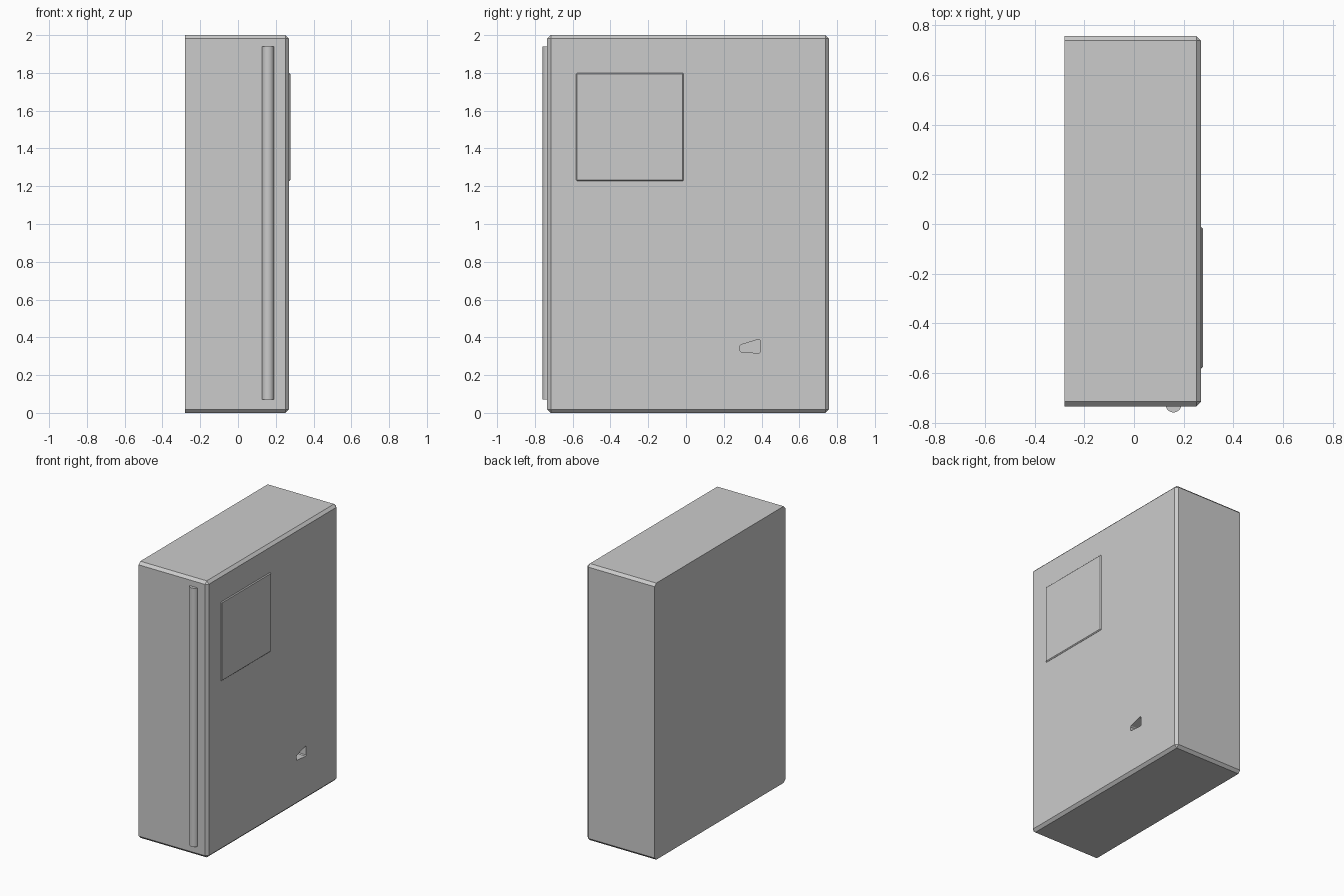
import bpy, bmesh

if "Cube" in bpy.data.objects:
    bpy.data.objects.remove(bpy.data.objects["Cube"])


def bevelled_box(name, lo, hi, width):
    """Box with every edge chamfered except those around its flat -x side."""
    bm = bmesh.new()
    bmesh.ops.create_cube(bm, size=1)
    for v in bm.verts:
        v.co = [hi[i] if v.co[i] > 0 else lo[i] for i in range(3)]
    edges = [e for e in bm.edges if any(v.co.x > lo[0] + 1e-4 for v in e.verts)]
    bmesh.ops.bevel(bm, geom=edges, offset=width, segments=1, affect='EDGES')
    return to_object(bm, name)


def to_object(bm, name):
    bmesh.ops.recalc_face_normals(bm, faces=bm.faces)
    mesh = bpy.data.meshes.new(name)
    bm.to_mesh(mesh)
    bm.free()
    obj = bpy.data.objects.new(name, mesh)
    bpy.context.collection.objects.link(obj)
    return obj


# Main slab with chamfered front and side edges
body = bevelled_box("body", (-0.28, -0.735, 0), (0.27, 0.758, 2), 0.019)

# Small tapered slot sunk into the broad face
outline = [(0.285, 0.328), (0.293, 0.323), (0.387, 0.316), (0.393, 0.322),
           (0.393, 0.383), (0.387, 0.390), (0.292, 0.361), (0.285, 0.354)]
bm = bmesh.new()
face = bm.faces.new([bm.verts.new((0.17, y, z)) for y, z in outline])
ext = bmesh.ops.extrude_face_region(bm, geom=[face])["geom"]
bmesh.ops.translate(bm, vec=(0.2, 0, 0),
                    verts=[g for g in ext if isinstance(g, bmesh.types.BMVert)])
cutter = to_object(bm, "slot_cutter")
cutter.hide_render = True
mod = body.modifiers.new("slot", 'BOOLEAN')
mod.operation = 'DIFFERENCE'
mod.solver = 'EXACT'
mod.object = cutter
bpy.context.view_layer.objects.active = body
bpy.ops.object.modifier_apply(modifier=mod.name)
bpy.data.objects.remove(cutter)

# Thin raised square panel
bevelled_box("raised_panel", (0.262, -0.582, 1.228), (0.277, -0.012, 1.80), 0.006)

# Long half-sunk handle rod on the narrow front side
bpy.ops.mesh.primitive_cylinder_add(vertices=32, radius=0.032, depth=1.87,
                                    location=(0.159, -0.727, 1.005))
rod = bpy.context.object
rod.name = "handle_rod"
bpy.ops.object.shade_smooth_by_angle()
